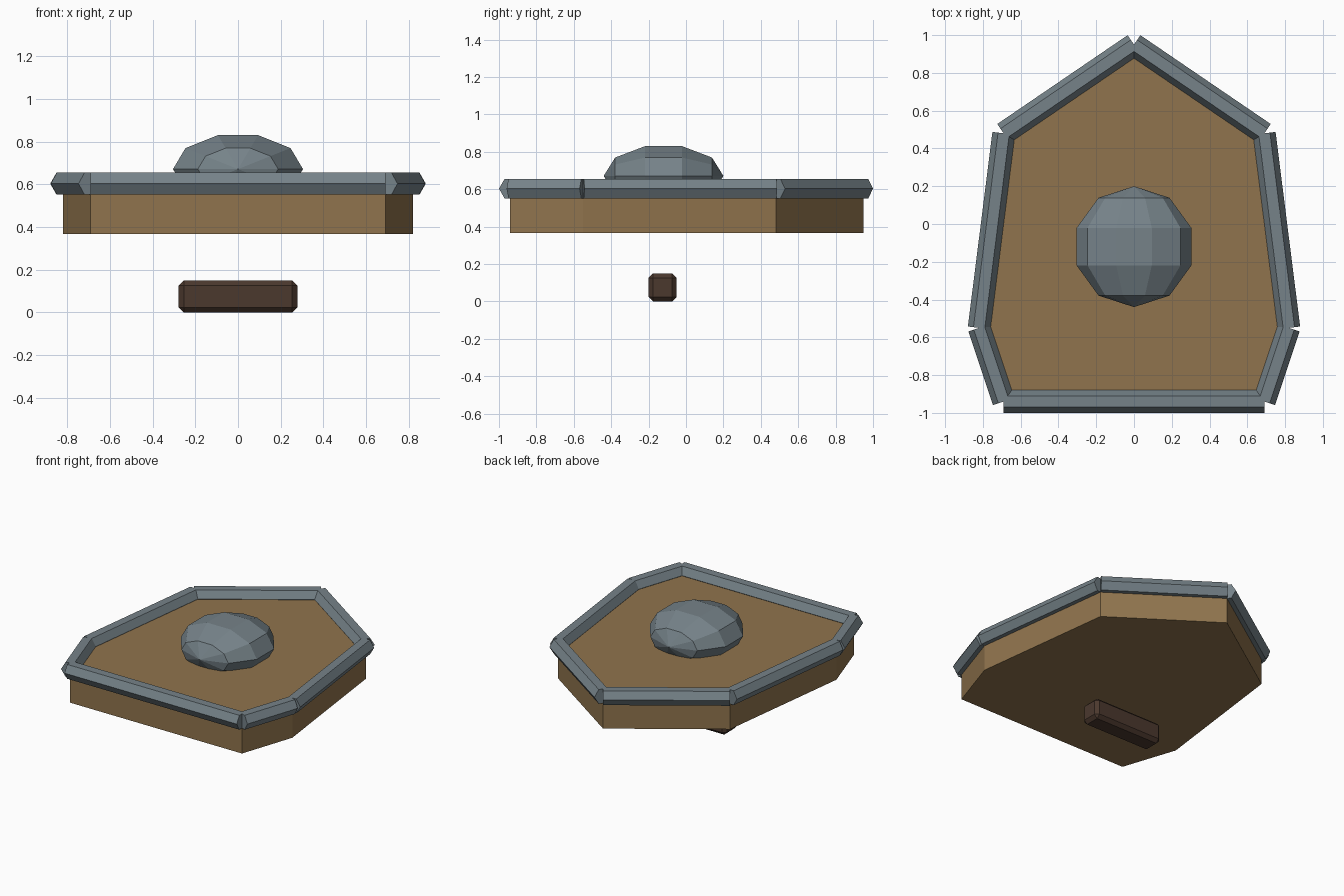
import bpy, bmesh
from math import sin, cos, pi
from mathutils import Vector

if "Cube" in bpy.data.objects:
    bpy.data.objects.remove(bpy.data.objects["Cube"])


def material(name, color):
    m = bpy.data.materials.new(name)
    m.diffuse_color = (*color, 1)
    m.use_nodes = True
    m.node_tree.nodes["Principled BSDF"].inputs["Base Color"].default_value = m.diffuse_color
    return m


wood = material("wood", (0.28, 0.175, 0.075))
metal = material("metal", (0.18, 0.225, 0.25))
leather = material("leather", (0.07, 0.04, 0.027))


def loft(name, rings, mat):
    """Skin a list of equal-length rings, closing both ends."""
    bm = bmesh.new()
    vs = [[bm.verts.new(p) for p in ring] for ring in rings]
    n = len(vs[0])
    for a, b in zip(vs, vs[1:]):
        for i in range(n):
            j = (i + 1) % n
            bm.faces.new((a[i], a[j], b[j], b[i]))
    # Flat caps, unless the end ring is a pole
    for ring in (vs[0], vs[-1]):
        if (ring[0].co - ring[1].co).length > 1e-4:
            bm.faces.new(ring)
    bmesh.ops.remove_doubles(bm, verts=bm.verts[:], dist=1e-4)
    bmesh.ops.recalc_face_normals(bm, faces=bm.faces[:])
    me = bpy.data.meshes.new(name)
    bm.to_mesh(me)
    bm.free()
    me.materials.append(mat)
    ob = bpy.data.objects.new(name, me)
    bpy.context.collection.objects.link(ob)
    return ob


# Wooden board: mirrored seven-sided outline
right = [(0.69, -0.94), (0.82, -0.55), (0.69, 0.48)]
outline = right + [(0, 0.95)] + [(-x, y) for x, y in reversed(right)]
RIM_Z = 0.603
loft("board", [[(x, y, z) for x, y in outline] for z in (0.367, 0.6)], wood)

# Rim: one hexagonal bar along each edge of the board
for k, (p, q) in enumerate(zip(outline, outline[1:] + outline[:1])):
    p, q = Vector((*p, RIM_Z)), Vector((*q, RIM_Z))
    d = (q - p).normalized()
    side, up = Vector((d.y, -d.x, 0)), Vector((0, 0, 1))
    hexagon = [0.06 * (cos(i * pi / 3) * side + sin(i * pi / 3) * up) for i in range(6)]
    loft(f"rim_bar_{k + 1}", [[e + h for h in hexagon] for e in (p, q)], metal)

# Boss: flattened low-poly sphere with its poles along y
R, FLAT = 0.32, 0.55
rings = []
for i in range(6):
    t = i * pi / 5
    r = R * sin(t)
    rings.append([(r * cos(j * pi / 5), -0.12 - R * cos(t),
                   0.671 + FLAT * r * sin(j * pi / 5)) for j in range(10)])
loft("boss", rings, metal)

# Handle: chamfered grip below the board
grip = [(-0.2, 0), (-0.05, 0), (-0.05, 0.15), (-0.2, 0.15)]
handle = loft("handle", [[(x, y, z) for y, z in grip] for x in (-0.278, 0.278)], leather)
bevel = handle.modifiers.new("chamfer", 'BEVEL')
bevel.width = 0.024
bevel.segments = 1
